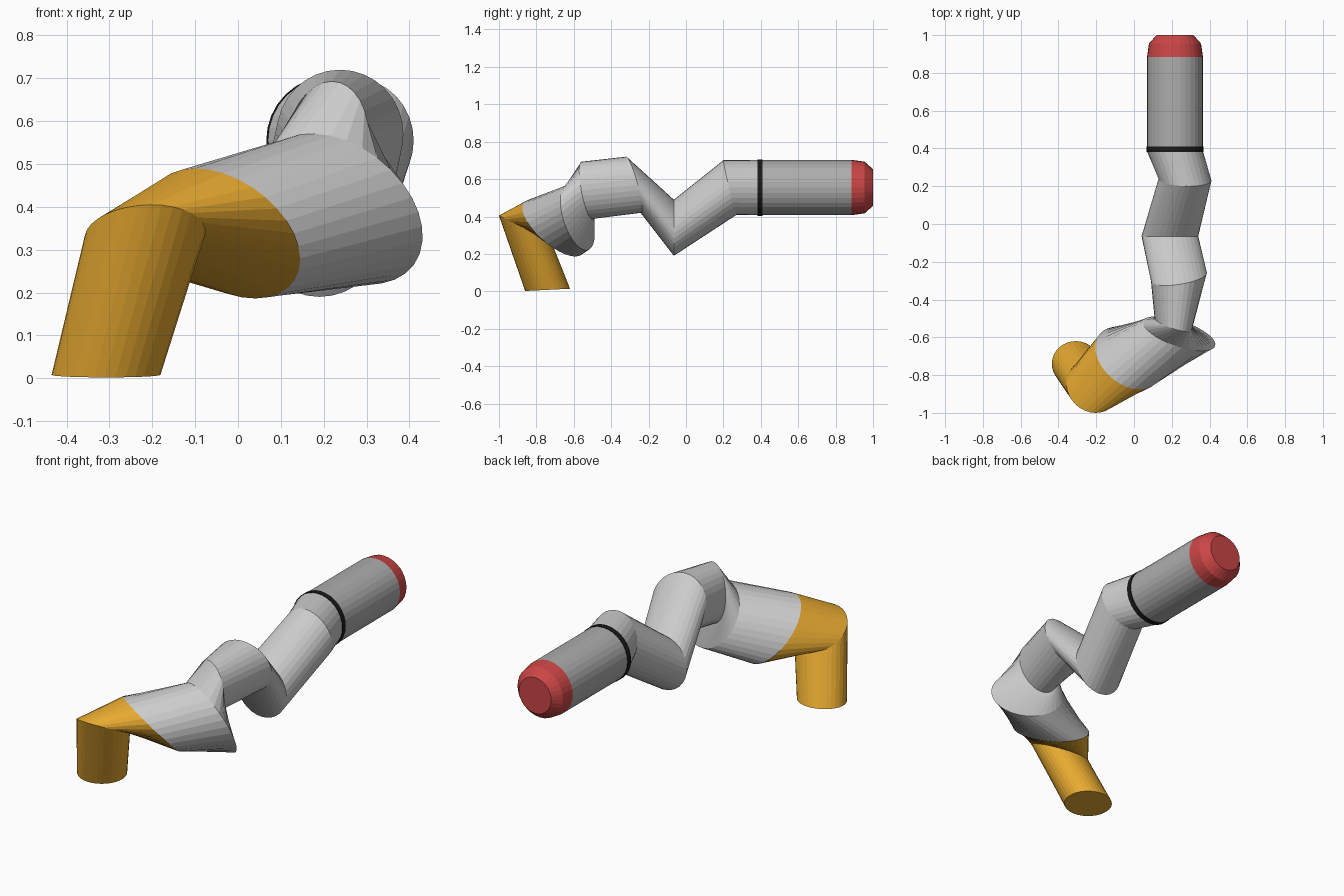
import bpy, bmesh
from math import cos, sin, pi, radians
from mathutils import Vector

if "Cube" in bpy.data.objects:
    bpy.data.objects.remove(bpy.data.objects["Cube"])

SIDES = 32


def ring(centre, a, b, turn=0):
    """Ellipse from a centre and two half-axis vectors, started at a given angle."""
    c, a, b = Vector(centre), Vector(a), Vector(b)
    angles = [2 * pi * i / SIDES + radians(turn) for i in range(SIDES)]
    return [c + a * cos(t) + b * sin(t) for t in angles]


def disc(y, r):
    """Circle across the straight end of the arm."""
    return ring((0.217, y, 0.555), (r, 0, 0), (0, 0, r))


def loft(name, rings, colour=None, cap_start=False, cap_end=False):
    """Skin a row of rings with flat quads."""
    bm = bmesh.new()
    rows = [[bm.verts.new(p) for p in r] for r in rings]
    for lo, hi in zip(rows, rows[1:]):
        for i in range(SIDES):
            j = (i + 1) % SIDES
            bm.faces.new((lo[i], lo[j], hi[j], hi[i]))
    if cap_start:
        bm.faces.new(rows[0])
    if cap_end:
        bm.faces.new(rows[-1][::-1])
    bmesh.ops.recalc_face_normals(bm, faces=bm.faces[:])
    mesh = bpy.data.meshes.new(name)
    bm.to_mesh(mesh)
    bm.free()
    obj = bpy.data.objects.new(name, mesh)
    bpy.context.collection.objects.link(obj)
    if colour:
        mat = bpy.data.materials.new(name + "_colour")
        mat.diffuse_color = (*colour, 1)
        mat.use_nodes = True
        mat.node_tree.nodes["Principled BSDF"].inputs["Base Color"].default_value = mat.diffuse_color
        mesh.materials.append(mat)
    return obj


# Slanted joint rings, from the foot to the straight end
TWIST = 35
foot = ring((-0.308, -0.74, 0.008), (0.127, 0, 0), (0, -0.12, -0.006), TWIST)
knee = ring((-0.217, -0.86, 0.335), (0.14, 0, 0), (0.015, -0.14, 0.07), TWIST)
sleeve = ring((-0.03, -0.71, 0.338), (0.175, -0.058, -0.061), (0, -0.155, 0.139), TWIST)
elbow = ring((0.24, -0.58, 0.395), (0.19, -0.065, -0.045), (-0.02, -0.065, 0.17), TWIST)
neck = ring((0.207, -0.53, 0.54), (0.098, -0.03, 0), (0.012, -0.028, 0.153))
upper_bend = ring((0.238, -0.28, 0.57), (0.148, 0.022, 0), (0, -0.04, 0.15))
lower_bend = ring((0.19, -0.065, 0.34), (0.15, 0, 0), (0, 0, 0.15))
wrist = ring((0.27, 0.235, 0.555), (0.14, -0.005, 0), (0, -0.035, 0.146))

# Orange foot
loft("orange_foot", [foot, knee, sleeve], (0.8, 0.4, 0.03), cap_start=True)

# Light grey bent arm
loft("bent_arm", [sleeve, elbow, neck, upper_bend, lower_bend, wrist, disc(0.385, 0.148)])

# Black band, dark grey barrel
loft("black_band", [disc(0.382, 0.146), disc(0.382, 0.151), disc(0.41, 0.151), disc(0.41, 0.146)],
     (0.01, 0.01, 0.01))
loft("barrel", [disc(0.385, 0.148), disc(0.885, 0.148)], (0.42, 0.42, 0.42))

# Red end cap with stepped bevel
loft("red_cap", [disc(0.885, 0.148), disc(0.955, 0.138), disc(1.0, 0.098)],
     (0.6, 0.06, 0.06), cap_end=True)
